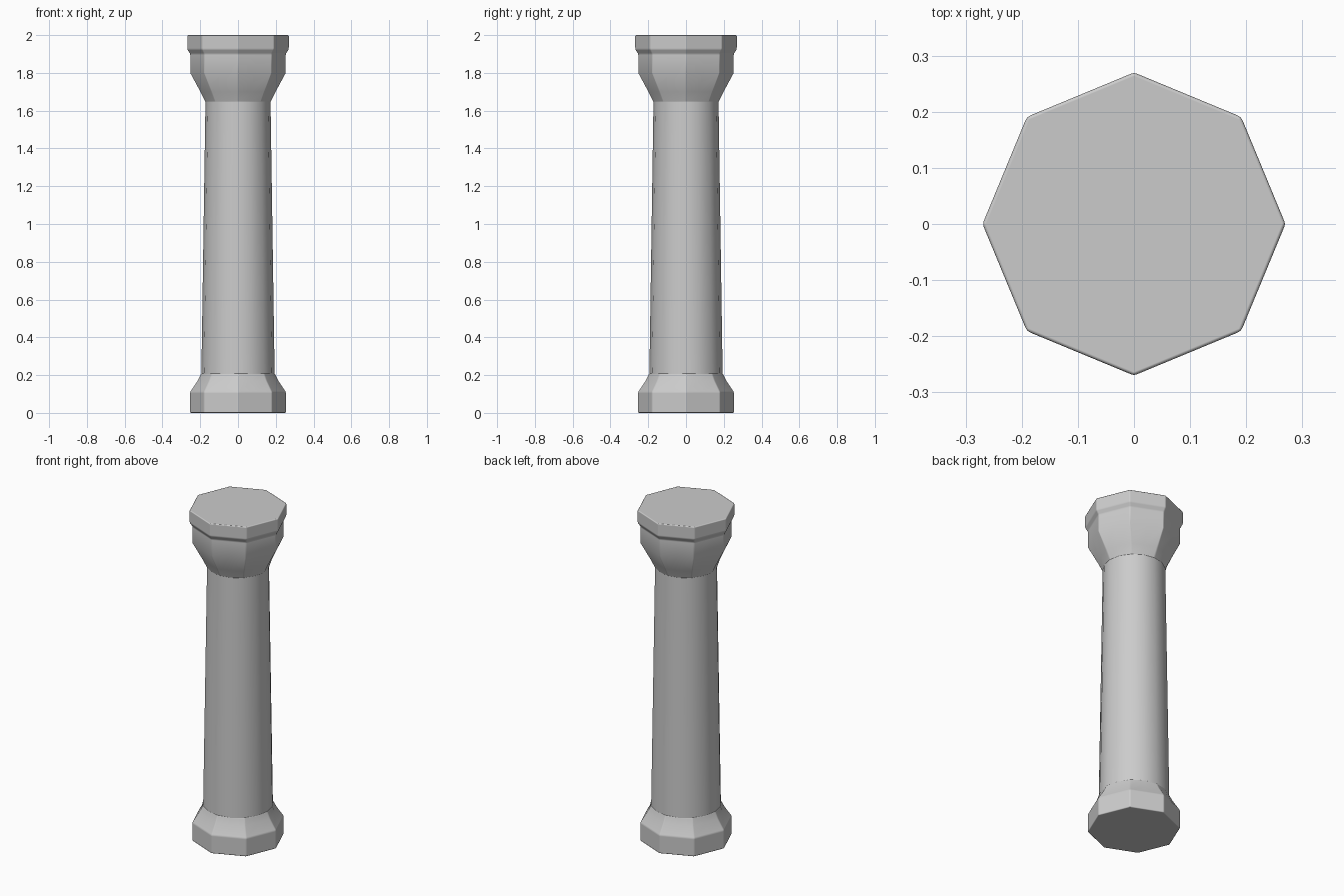
import bpy, bmesh, math

cube = bpy.data.objects.get("Cube")
if cube:
    bpy.data.objects.remove(cube, do_unlink=True)

SIDES = 16
FLAT = math.cos(math.pi / 8)   # pulls every other corner in, giving an octagon

stone = bpy.data.materials.new("grey_stone")
stone.use_nodes = True
stone.diffuse_color = (0.6, 0.6, 0.6, 1)
stone.node_tree.nodes["Principled BSDF"].inputs["Base Color"].default_value = (0.6, 0.6, 0.6, 1)


def loft(name, rings, bevel=0.0, smooth=30):
    """Loft rings of (z, radius, roundness): 0 is an octagon, 1 has sixteen sides."""
    bm = bmesh.new()
    loops = []
    for z, r, roundness in rings:
        loop = []
        for i in range(SIDES):
            a = 2 * math.pi * i / SIDES
            rad = r * (FLAT + (1 - FLAT) * roundness) if i % 2 else r
            loop.append(bm.verts.new((rad * math.cos(a), rad * math.sin(a), z)))
        loops.append(loop)
    for low, high in zip(loops, loops[1:]):
        for i in range(SIDES):
            j = (i + 1) % SIDES
            bm.faces.new((low[i], low[j], high[j], high[i]))
    bm.faces.new(loops[0][::-1])
    bm.faces.new(loops[-1])
    mesh = bpy.data.meshes.new(name)
    bm.to_mesh(mesh)
    bm.free()
    mesh.materials.append(stone)
    ob = bpy.data.objects.new(name, mesh)
    bpy.context.collection.objects.link(ob)
    bpy.ops.object.select_all(action="DESELECT")
    ob.select_set(True)
    bpy.context.view_layer.objects.active = ob
    bpy.ops.object.shade_smooth_by_angle(angle=math.radians(smooth))
    if bevel:
        mod = ob.modifiers.new("soft_edges", "BEVEL")
        mod.width = bevel
        mod.segments = 2
        mod.limit_method = "ANGLE"
        mod.angle_limit = math.radians(28)
        mod.harden_normals = True
    return ob


# Octagonal foot, flaring in to the round shaft
loft("base", [(0, 0.255, 0), (0.11, 0.255, 0), (0.17, 0.215, 0.3), (0.21, 0.194, 1)], 0.006)

# Tapered sixteen-sided shaft
loft("shaft", [(0.2, 0.194, 1), (1.66, 0.172, 1)])

# Flared octagonal head with a projecting top slab
loft("capital", [(1.645, 0.172, 1), (1.7, 0.2, 0.3), (1.8, 0.254, 0), (1.9, 0.254, 0),
                 (1.925, 0.27, 0), (2, 0.27, 0)], 0.006)
